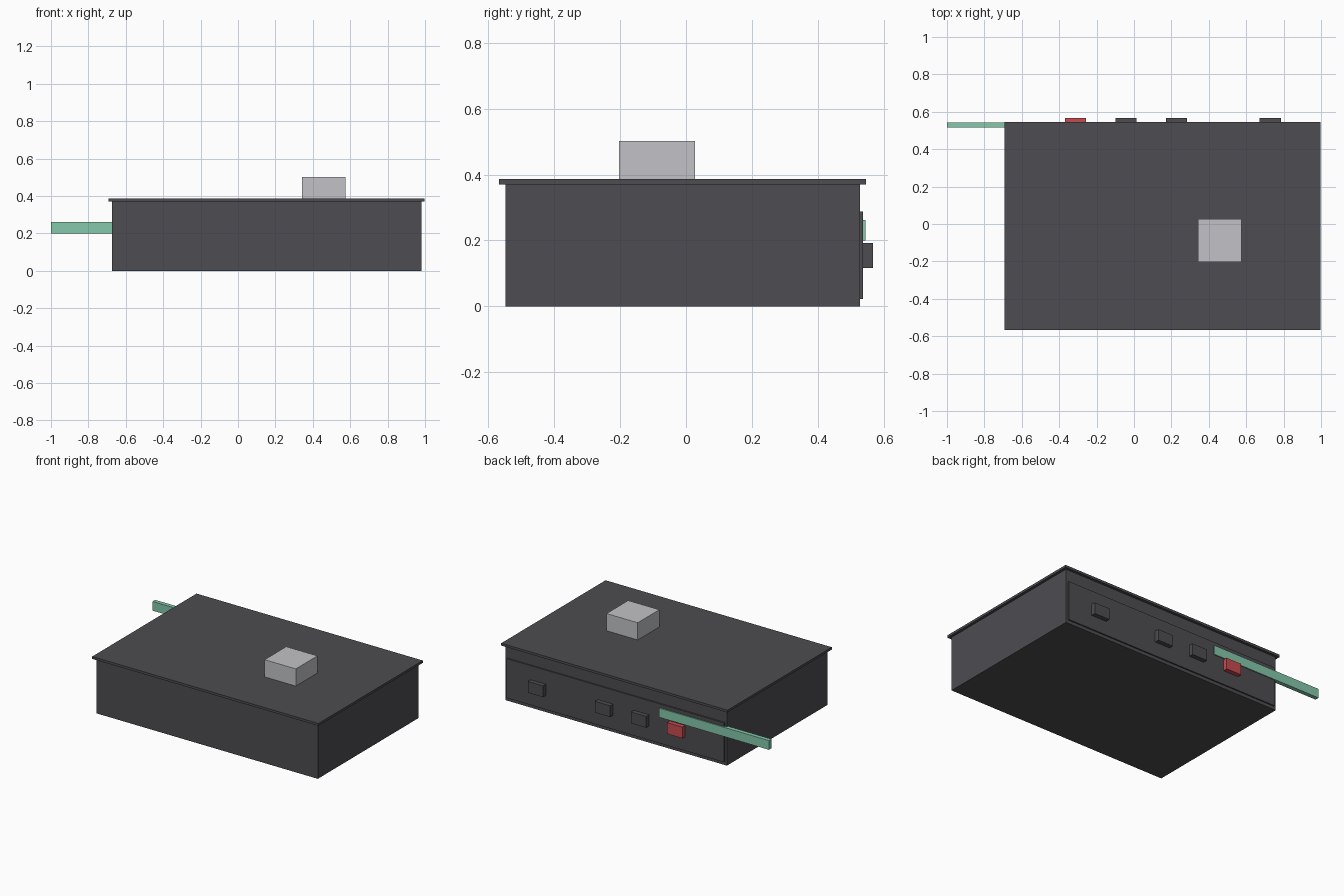
import bpy

cube = bpy.data.objects.get("Cube")
if cube:
    bpy.data.objects.remove(cube, do_unlink=True)


def material(name, rgb):
    m = bpy.data.materials.new(name)
    m.use_nodes = True
    colour = (*rgb, 1.0)
    m.diffuse_color = colour
    m.node_tree.nodes["Principled BSDF"].inputs["Base Color"].default_value = colour
    return m


charcoal = material("charcoal", (0.075, 0.073, 0.083))
light_grey = material("light grey", (0.54, 0.545, 0.57))
mint = material("mint green", (0.23, 0.58, 0.41))
red = material("red", (0.58, 0.07, 0.08))


def box(name, mat, x, y, z):
    """Box spanning the given (low, high) ranges."""
    spans = (x, y, z)
    bpy.ops.mesh.primitive_cube_add(size=1, location=[(a + b) / 2 for a, b in spans])
    ob = bpy.context.object
    ob.name = name
    ob.scale = [b - a for a, b in spans]
    bpy.ops.object.transform_apply(location=False, rotation=False, scale=True)
    ob.data.materials.append(mat)
    return ob


# Main case and overhanging lid
box("case_body", charcoal, (-0.675, 0.98), (-0.548, 0.528), (0, 0.37))
box("lid", charcoal, (-0.692, 0.998), (-0.567, 0.546), (0.37, 0.386))

# Block standing on the lid
box("top_block", light_grey, (0.341, 0.574), (-0.203, 0.028), (0.386, 0.502))

# Raised panel on the back
box("back_panel", charcoal, (-0.66, 0.965), (0.52, 0.537), (0.022, 0.288))

# Row of buttons on the panel
for i, (x, mat) in enumerate([(-0.313, red), (-0.043, charcoal),
                              (0.227, charcoal), (0.728, charcoal)]):
    box(f"button_{i + 1}", mat, (x - 0.057, x + 0.057), (0.53, 0.567), (0.117, 0.193))

# Long bar reaching past the side
box("side_bar", mint, (-1.0, -0.18), (0.516, 0.544), (0.2, 0.262))
